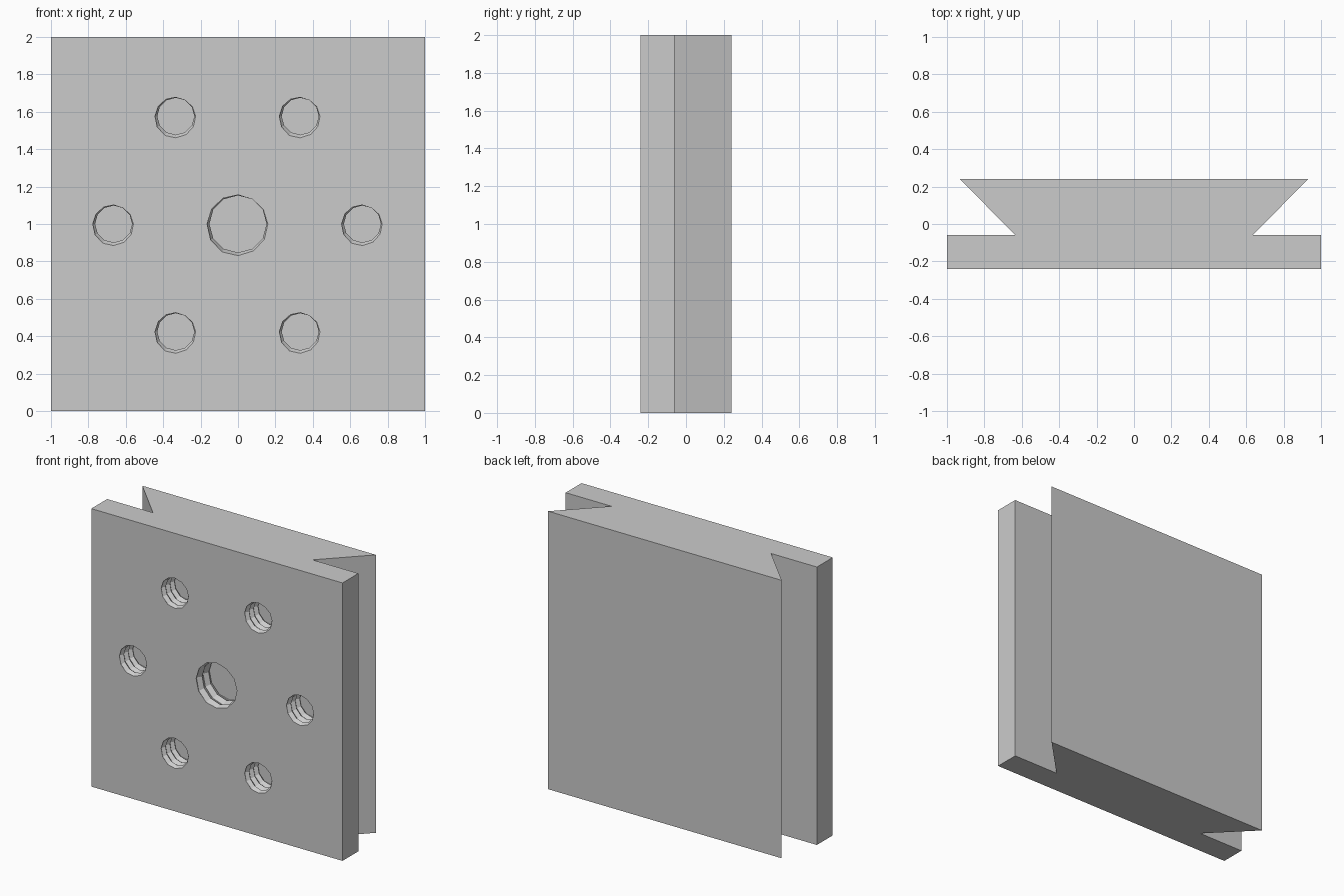
import bpy, bmesh, math

if "Cube" in bpy.data.objects:
    bpy.data.objects.remove(bpy.data.objects["Cube"])

HEIGHT, FRONT, DEPTH, SIDES = 2.0, -0.24, 0.15, 12


def make_object(name, bm):
    bmesh.ops.recalc_face_normals(bm, faces=bm.faces)
    mesh = bpy.data.meshes.new(name)
    bm.to_mesh(mesh)
    bm.free()
    obj = bpy.data.objects.new(name, mesh)
    bpy.context.collection.objects.link(obj)
    return obj


# Dovetail plate: half profile mirrored and extruded upward
half = [(1, FRONT), (1, -0.06), (0.635, -0.06), (0.93, 0.24)]
profile = half + [(-x, y) for x, y in reversed(half)]
bm = bmesh.new()
face = bm.faces.new([bm.verts.new((x, y, 0)) for x, y in profile])
ext = bmesh.ops.extrude_face_region(bm, geom=[face])
bmesh.ops.translate(bm, vec=(0, 0, HEIGHT),
                    verts=[v for v in ext["geom"] if isinstance(v, bmesh.types.BMVert)])
plate = make_object("dovetail_plate", bm)


# Threaded hole cutter: rings whose radius follows a helical triangle wave
def thread_cutter(bm, cx, cz, r_in, r_out, pitch):
    step = pitch / SIDES
    rows = round(DEPTH / step)
    rings = []
    for k in range(-2, rows + 1):
        ring = []
        for j in range(SIDES):
            a = 2 * math.pi * j / SIDES
            phase = ((k + j - 8) / SIDES) % 1
            r = r_in + (r_out - r_in) * abs(2 * phase - 1)
            ring.append(bm.verts.new((cx + r * math.cos(a), FRONT + k * step + 0.0007,
                                      cz + r * math.sin(a))))
        rings.append(ring)
    for lo, hi in zip(rings, rings[1:]):
        for j in range(SIDES):
            n = (j + 1) % SIDES
            bm.faces.new((lo[j], lo[n], hi[j]))
            bm.faces.new((lo[n], hi[n], hi[j]))
    bm.faces.new(rings[0])
    bm.faces.new(rings[-1])


# One central hole and a ring of six smaller ones
bm = bmesh.new()
thread_cutter(bm, 0, 1, 0.153, 0.172, 0.075)
for i in range(6):
    a = math.radians(60 * i)
    thread_cutter(bm, 0.665 * math.cos(a), 1 + 0.665 * math.sin(a), 0.099, 0.118, 0.05)
cutter = make_object("hole_cutter", bm)
cutter.hide_render = True

# Cut the holes and remove the helper
mod = plate.modifiers.new("threaded_holes", "BOOLEAN")
mod.operation = "DIFFERENCE"
mod.solver = "EXACT"
mod.object = cutter
bpy.context.view_layer.objects.active = plate
plate.select_set(True)
bpy.ops.object.modifier_apply(modifier=mod.name)
bpy.data.objects.remove(cutter, do_unlink=True)
